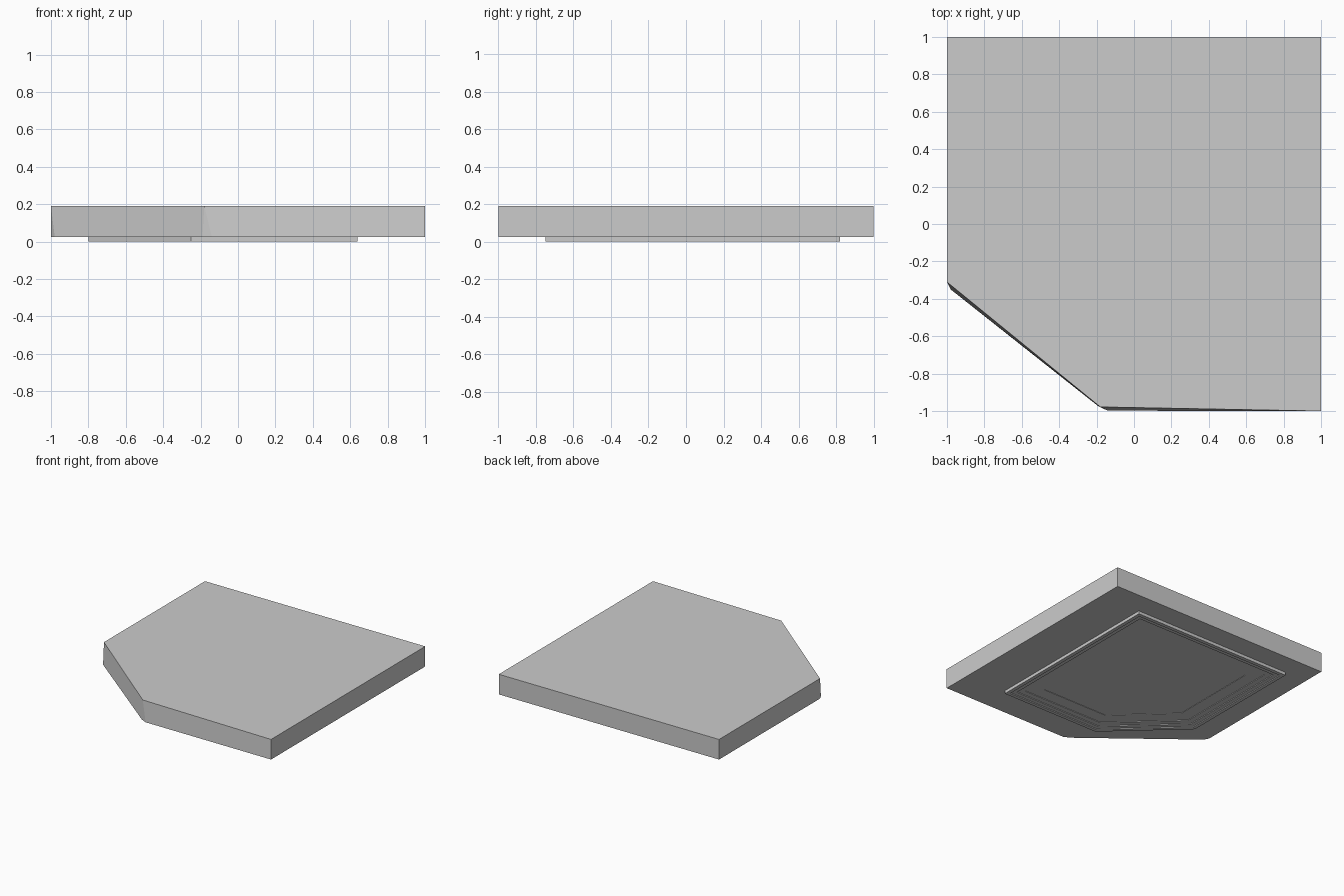
import bpy, bmesh
from mathutils import Vector

if "Cube" in bpy.data.objects:
    bpy.data.objects.remove(bpy.data.objects["Cube"])


def make_object(name, bm):
    bmesh.ops.remove_doubles(bm, verts=bm.verts, dist=0.0005)
    bmesh.ops.recalc_face_normals(bm, faces=bm.faces)
    mesh = bpy.data.meshes.new(name)
    bm.to_mesh(mesh)
    bm.free()
    obj = bpy.data.objects.new(name, mesh)
    bpy.context.collection.objects.link(obj)
    return obj


def loft(name, loops):
    """Join matching closed outlines (lists of x, y, z) and cap both ends."""
    bm = bmesh.new()
    rings = [[bm.verts.new(p) for p in loop] for loop in loops]
    n = len(rings[0])
    for a, b in zip(rings, rings[1:]):
        for i in range(n):
            j = (i + 1) % n
            bm.faces.new((a[i], a[j], b[j], b[i]))
    bm.faces.new(rings[0])
    bm.faces.new(rings[-1])
    return make_object(name, bm)


def inset(points, d):
    """Offset a counter-clockwise outline inward by d."""
    out = []
    n = len(points)
    for i in range(n):
        p0, p, p1 = (Vector(points[k % n]) for k in (i - 1, i, i + 1))
        u, v = (p - p0).normalized(), (p1 - p).normalized()
        n0, n1 = Vector((-u.y, u.x)), Vector((-v.y, v.x))
        out.append(p + (n0 + n1) * d / (1 + n0.dot(n1)))
    return out


# Slab: the lower edge of the cut corner is slightly chamfered
top = [(1, 1), (-1, 1), (-1, -.31), (-1, -.31), (-.18, -.978), (-.18, -.978), (1, -1)]
bottom = [(1, 1), (-1, 1), (-1, -.31), (-.98, -.35), (-.19, -.975), (-.14, -.998), (1, -1)]
loft("slab", [[(x, y, z) for x, y in pts] for pts, z in ((bottom, .025), (top, .19))])

# Underside moulding: inset steps rising to a shallow centre panel
outline = [(.64, .82), (-.8, .82), (-.8, -.24), (-.25, -.75), (.64, -.75)]
profile = [(0, .025), (0, 0), (.03, 0), (.03, .007), (.065, .007), (.065, .013),
           (.11, .013), (.11, .018), (.212, .018), (.212, .021)]
loft("underside_moulding",
     [[(p.x, p.y, z) for p in inset(outline, d)] for d, z in profile])
